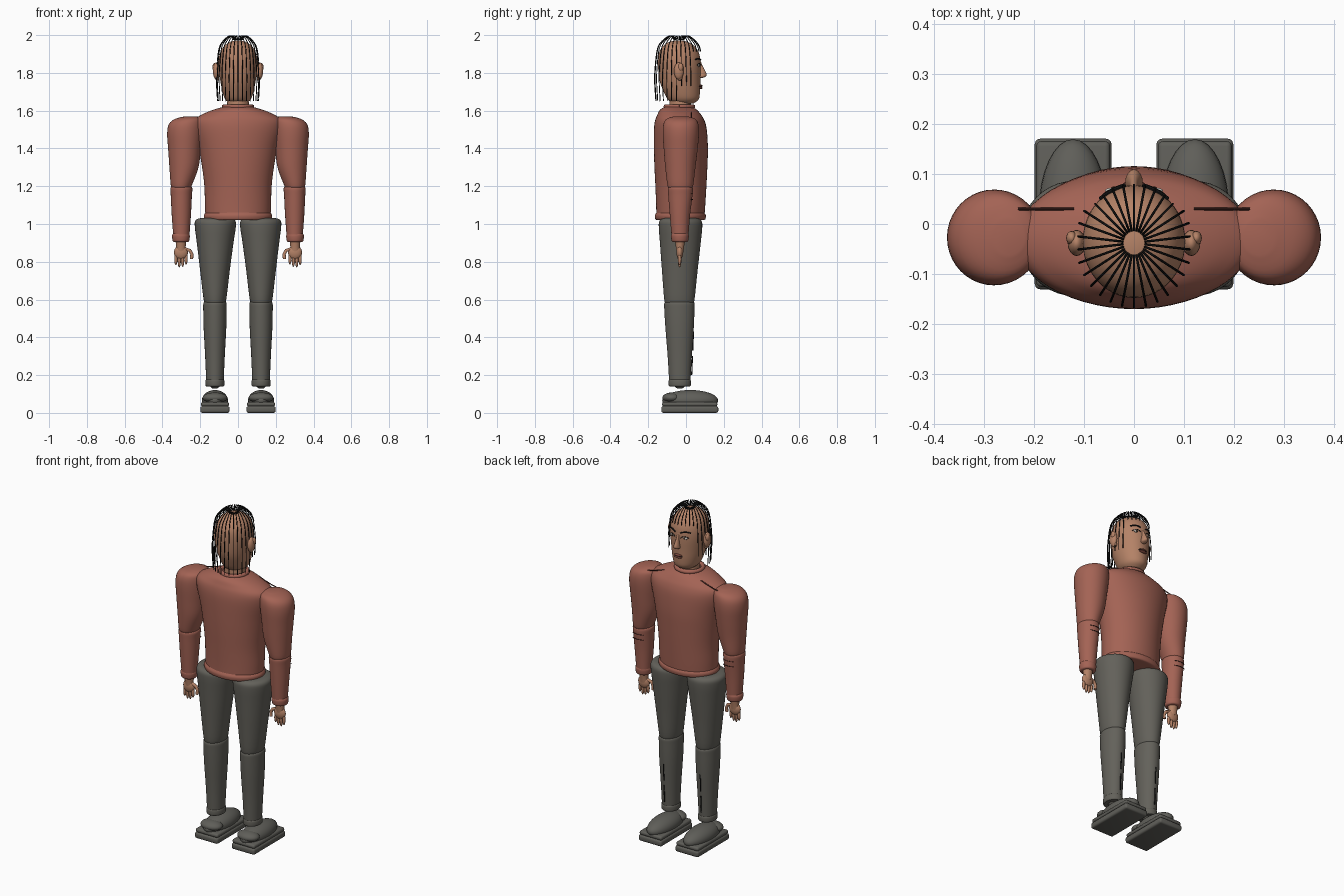
import bpy, bmesh, math
from mathutils import Matrix, Vector


def material(name, rgb):
    m = bpy.data.materials.new(name)
    m.diffuse_color = (*rgb, 1)
    return m


RED = material("brick red knit", (0.37, 0.125, 0.09))
SEAM = material("dark red seam", (0.06, 0.02, 0.016))
GREY = material("grey trousers", (0.125, 0.12, 0.103))
DARK = material("shoe grey", (0.115, 0.113, 0.1))
SKIN = material("skin", (0.46, 0.225, 0.135))
BLACK = material("black hair", (0.008, 0.008, 0.008))
LIP = material("lip", (0.22, 0.07, 0.05))
WHITE = material("eye white", (0.6, 0.57, 0.52))
IRIS = material("iris brown", (0.04, 0.022, 0.014))


def finish(bm, name, mat, angle=40):
    bmesh.ops.recalc_face_normals(bm, faces=bm.faces)
    me = bpy.data.meshes.new(name)
    bm.to_mesh(me)
    bm.free()
    ob = bpy.data.objects.new(name, me)
    bpy.context.collection.objects.link(ob)
    me.materials.append(mat)
    bpy.ops.object.select_all(action='DESELECT')
    ob.select_set(True)
    bpy.context.view_layer.objects.active = ob
    bpy.ops.object.shade_smooth_by_angle(angle=math.radians(angle))
    return ob


def spline(pts, steps):
    """Smooth interpolation through rows of numbers."""
    out = []
    for i in range(len(pts) - 1):
        a, b = Vector(pts[max(i - 1, 0)]), Vector(pts[i])
        c, d = Vector(pts[i + 1]), Vector(pts[min(i + 2, len(pts) - 1)])
        for k in range(steps):
            t = k / steps
            out.append(b + (c - a) * (t / 2) + (a * 2 - b * 5 + c * 4 - d) * (t * t / 2)
                       + (b * 3 - a - c * 3 + d) * (t ** 3 / 2))
    return out + [Vector(pts[-1])]


def loft(name, rows, mat, n=40, steps=4):
    """Stack of ellipses, rows of (z, cx, cy, rx, ry)."""
    bm = bmesh.new()
    prev = None
    for z, cx, cy, rx, ry in spline([Vector(r) for r in rows], steps):
        ring = [bm.verts.new((cx + rx * math.cos(2 * math.pi * i / n),
                              cy + ry * math.sin(2 * math.pi * i / n), z)) for i in range(n)]
        if prev:
            for i in range(n):
                bm.faces.new((prev[i], prev[i - 1], ring[i - 1], ring[i]))
        else:
            bm.faces.new(ring)
        prev = ring
    bm.faces.new(prev)
    return finish(bm, name, mat)


def ball(name, c, r, mat, seg=24):
    bm = bmesh.new()
    bmesh.ops.create_uvsphere(bm, u_segments=seg, v_segments=seg // 2, radius=1,
                              matrix=Matrix.Translation(c) @ Matrix.Diagonal((*r, 1)))
    return finish(bm, name, mat)


def box(name, c, size, bevel, mat):
    bm = bmesh.new()
    bmesh.ops.create_cube(bm, size=1, matrix=Matrix.Translation(c) @ Matrix.Diagonal((*size, 1)))
    bmesh.ops.bevel(bm, geom=bm.edges[:], offset=bevel, segments=3, profile=0.5, affect='EDGES')
    return finish(bm, name, mat, 60)


def tube(name, paths, radius, mat, res=2):
    cu = bpy.data.curves.new(name, 'CURVE')
    cu.dimensions = '3D'
    cu.bevel_depth, cu.bevel_resolution, cu.use_fill_caps = radius, res, True
    for path in paths:
        sp = cu.splines.new('POLY')
        sp.points.add(len(path) - 1)
        for p, q in zip(sp.points, path):
            p.co = (*q, 1)
    cu.materials.append(mat)
    ob = bpy.data.objects.new(name, cu)
    bpy.context.collection.objects.link(ob)
    bpy.ops.object.select_all(action='DESELECT')
    ob.select_set(True)
    bpy.context.view_layer.objects.active = ob
    bpy.ops.object.convert(target='MESH')
    bpy.ops.object.shade_smooth_by_angle(angle=math.radians(40))


# Sweater body, hem and collar
loft("sweater_body", [(1.03, 0, -.03, .172, .127), (1.1, 0, -.028, .175, .13), (1.2, 0, -.027, .178, .135),
                      (1.3, 0, -.027, .19, .14), (1.4, 0, -.027, .208, .143), (1.5, 0, -.03, .234, .14),
                      (1.55, 0, -.033, .232, .13), (1.58, 0, -.036, .19, .115), (1.605, 0, -.04, .13, .097),
                      (1.622, 0, -.04, .07, .07)], RED, 56)
loft("sweater_hem", [(1.02, 0, -.03, .165, .12), (1.025, 0, -.03, .178, .132), (1.045, 0, -.03, .181, .135),
                     (1.06, 0, -.03, .172, .127)], RED, 56)
ring = [i * math.pi / 20 for i in range(41)]
tube("collar", [[(.074 * math.cos(a), -.035 + .072 * math.sin(a), 1.622) for a in ring]], .012, RED, 3)

# Neck and head
HEAD = [(1.638, 0, -.015, .045, .055), (1.66, 0, -.015, .068, .082), (1.70, 0, -.022, .082, .096),
        (1.76, 0, -.032, .094, .108), (1.84, 0, -.035, .103, .113), (1.90, 0, -.037, .097, .107),
        (1.94, 0, -.038, .075, .085), (1.965, 0, -.04, .04, .046), (1.972, 0, -.04, .008, .009)]
loft("neck", [(1.6, 0, -.03, .06, .06), (1.64, 0, -.03, .057, .057), (1.69, 0, -.03, .057, .057)], SKIN)
loft("head", HEAD, SKIN, 48)
SURF = spline([Vector(r) for r in HEAD], 12)


def face(x, z, off=0.0):
    """Point on the front of the head."""
    row = min(SURF, key=lambda r: abs(r[0] - z))
    return Vector((x, row[2] + row[4] * math.sqrt(max(0, 1 - (x / row[3]) ** 2)) + off, z))


# Nose and mouth
loft("nose", [(1.772, 0, .078, .006, .006), (1.78, 0, .084, .017, .02), (1.795, 0, .086, .015, .023),
              (1.825, 0, .08, .009, .014), (1.862, 0, .071, .006, .006)], SKIN, 20)
for z, h in ((1.732, .006), (1.721, .007)):
    ball("lip", face(0, z), (.025, .012, h), LIP)
tube("mouth_line", [[face(x / 100, 1.7265, .008 - abs(x) * .0025) for x in (-3, -2, -1, 0, 1, 2, 3)]], .002, BLACK)

for s in (-1, 1):
    # Eyes, brows and ears
    ball("eye", face(s * .04, 1.84, -.002), (.018, .006, .008), WHITE)
    ball("iris", face(s * .04, 1.84, .001), (.007, .005, .007), IRIS, 16)
    tube("eyelid", [[face(s * (.04 + k * .007), 1.85 - k * k * .0011, .003) for k in range(-3, 4)]], .0022, BLACK)
    tube("brow", [[face(s * (.018 + k * .01), 1.868 + .006 * k - .0011 * k * k, .003) for k in range(6)]], .004, BLACK)
    ball("ear", (s * .115, -.038, 1.81), (.018, .026, .045), SKIN)
    ball("ear_rim", (s * .125, -.028, 1.83), (.011, .014, .022), SKIN, 16)
    ball("ear_lobe", (s * .11, -.033, 1.775), (.012, .014, .016), SKIN, 16)

    # Sleeves
    loft("upper_sleeve", [(1.19, s * .3, -.03, .05, .06), (1.205, s * .3, -.03, .056, .068),
                          (1.3, s * .286, -.03, .077, .08), (1.4, s * .283, -.028, .087, .09),
                          (1.48, s * .281, -.027, .094, .096), (1.53, s * .275, -.027, .09, .092),
                          (1.557, s * .262, -.027, .07, .075), (1.57, s * .25, -.027, .03, .035)], RED)
    loft("lower_sleeve", [(.94, s * .3, -.032, .043, .045), (1.05, s * .3, -.032, .051, .054),
                          (1.15, s * .3, -.03, .056, .064), (1.19, s * .3, -.03, .058, .066),
                          (1.2, s * .3, -.03, .045, .055)], RED)
    loft("cuff", [(.905, s * .302, -.032, .038, .038), (.912, s * .302, -.032, .044, .044),
                  (.938, s * .302, -.032, .047, .047), (.95, s * .302, -.032, .042, .042)], RED)
    tube("shoulder_seam", [[(s * x, .03, z) for x, z in ((.12, 1.593), (.16, 1.58), (.2, 1.568), (.232, 1.561))]],
         .003, SEAM)
    tube("elbow_fold", [[(s * (.3 + .035 * k / 3), .036 - .001 * k * k, z) for k in range(-3, 4)]
                        for z in (1.13, 1.16)], .002, SEAM)

    # Hands
    loft("wrist", [(.85, s * .302, -.032, .026, .018), (.88, s * .302, -.032, .025, .022),
                   (.92, s * .302, -.032, .03, .028)], SKIN, 24)
    ball("palm", (s * .302, -.033, .85), (.037, .018, .038), SKIN)
    for k, tip in enumerate((.785, .772, .77, .782)):
        x = .275 + .018 * k
        ball("finger", (s * x, -.034, (tip + .845) / 2), (.0085, .0095, (.845 - tip) / 2), SKIN, 16)
    tube("thumb", [[(s * .28, -.033, .868), (s * .255, -.035, .86), (s * .244, -.036, .84),
                    (s * .246, -.037, .815)]], .009, SKIN, 3)

    # Trousers
    loft("thigh", [(.575, s * .122, -.035, .05, .07), (.6, s * .122, -.035, .06, .08),
                   (.75, s * .122, -.033, .078, .094), (.9, s * .121, -.03, .097, .108),
                   (.98, s * .12, -.029, .108, .115), (1.015, s * .12, -.029, .107, .112),
                   (1.03, s * .12, -.029, .085, .09), (1.033, s * .12, -.029, .04, .045)], GREY)
    loft("shin", [(.16, s * .122, -.033, .046, .056), (.3, s * .122, -.033, .052, .064),
                  (.45, s * .122, -.034, .06, .075), (.55, s * .122, -.035, .062, .08),
                  (.583, s * .122, -.035, .06, .079), (.59, s * .122, -.035, .045, .06)], GREY)
    loft("trouser_cuff", [(.14, s * .122, -.033, .045, .054), (.147, s * .122, -.033, .05, .059),
                          (.17, s * .122, -.033, .05, .059), (.178, s * .122, -.033, .045, .054)], GREY)
    loft("ankle", [(.128, s * .122, -.033, .012, .012), (.145, s * .122, -.033, .03, .035)], GREY, 24)
    tube("trouser_crease", [[(s * .122, .03 + (z - .2) * .042, z) for z in (.2 + .13 * k, .3 + .13 * k)]
                            for k in range(2)], .003, BLACK)

    # Shoes
    ball("shoe_upper", (s * .122, .022, .066), (.069, .148, .055), DARK, 32)
    ball("shoe_heel", (s * .122, -.075, .08), (.066, .05, .028), DARK)
    box("midsole", (s * .122, .02, .046), (.148, .292, .024), .01, DARK)
    box("outsole", (s * .122, .02, .018), (.154, .302, .036), .011, DARK)

# Hair: thin strands fanning from the crown, short over the face
strands = []
for i in range(30):
    a = 2 * math.pi * (i + .5) / 30
    rows = [(1.974, .22, 0), (1.997, .42, 0), (1.968, .78, 0), (1.93, .98, 0), (1.85, 1.08, 0),
            (1.76, 1.12, 0), (1.65, 1.06, 0)]
    low = 1.9 if math.sin(a) > .6 else 1.7 if math.sin(a) > 0 else 1.6
    strands.append([(.103 * r * math.cos(a), -.038 + .115 * r * math.sin(a), z)
                    for z, r, _ in spline([Vector(r) for r in rows], 4) if z > low])
tube("hair_strands", strands, .0024, BLACK, 1)
